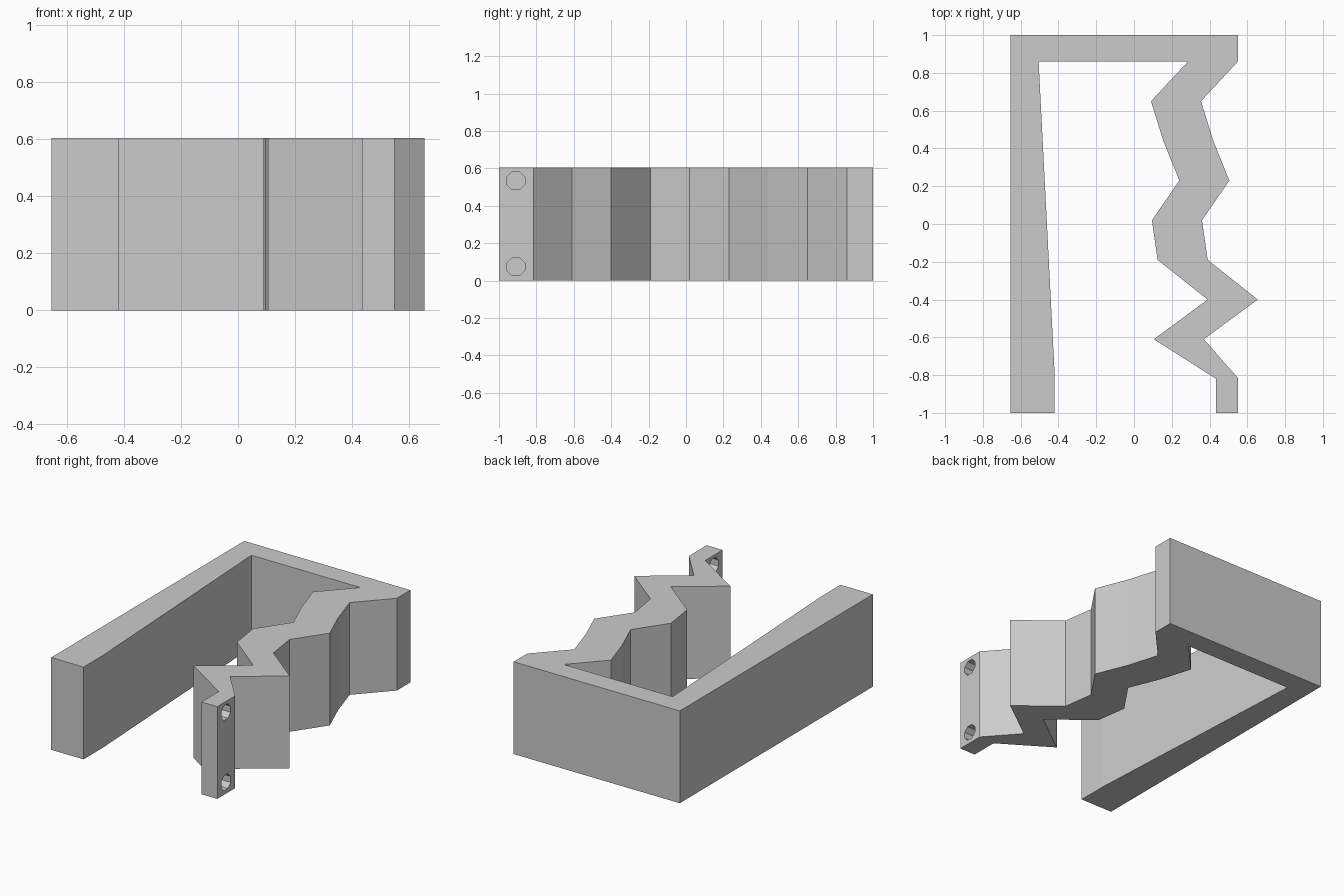
import bpy, bmesh
from math import pi
from mathutils import Matrix

if "Cube" in bpy.data.objects:
    bpy.data.objects.remove(bpy.data.objects["Cube"], do_unlink=True)

HEIGHT = 0.605

grey = bpy.data.materials.new("plain_grey")
grey.use_nodes = True
grey.diffuse_color = (0.6, 0.6, 0.6, 1)
grey.node_tree.nodes["Principled BSDF"].inputs["Base Color"].default_value = grey.diffuse_color


def add_object(name, bm):
    bmesh.ops.recalc_face_normals(bm, faces=bm.faces)
    mesh = bpy.data.meshes.new(name)
    bm.to_mesh(mesh)
    bm.free()
    mesh.materials.append(grey)
    obj = bpy.data.objects.new(name, mesh)
    bpy.context.scene.collection.objects.link(obj)
    return obj


# Zigzag arm: inner x at evenly spaced steps along y; outer side is shifted
inner_x = [0.285, 0.09, 0.155, 0.24, 0.095, 0.125, 0.39, 0.105, 0.435]
inner = [(x, 0.86 - 0.21 * i) for i, x in enumerate(inner_x)]
outer = [(x + 0.265, y) for x, y in inner[:-1]] + [(0.55, -0.815)]

# Whole plan outline: straight tapered arm, back wall, zigzag arm with end tab
outline = [(-0.655, 1), (-0.655, -1), (-0.42, -1), (-0.42, -0.8), (-0.505, 0.86)]
outline += inner + [(0.435, -1), (0.55, -1)] + outer[::-1] + [(0.55, 1)]

bm = bmesh.new()
base = bm.faces.new([bm.verts.new((x, y, 0)) for x, y in outline])
walls = bmesh.ops.extrude_face_region(bm, geom=[base], use_keep_orig=True)
top = [v for v in walls["geom"] if isinstance(v, bmesh.types.BMVert)]
bmesh.ops.translate(bm, verts=top, vec=(0, 0, HEIGHT))
bracket = add_object("zigzag_bracket", bm)

# Two screw holes across the end tab
bm = bmesh.new()
for z in (0.075, 0.535):
    place = (Matrix.Translation((0.49, -0.91, z)) @ Matrix.Rotation(pi / 2, 4, "Y")
             @ Matrix.Rotation(pi / 8, 4, "Z"))
    bmesh.ops.create_cone(bm, cap_ends=True, segments=8, radius1=0.052,
                          radius2=0.052, depth=0.3, matrix=place)
cutter = add_object("screw_hole_cutter", bm)
cutter.hide_render = True
cutter.hide_set(True)
cutter.display_type = "WIRE"

cut = bracket.modifiers.new("screw_holes", "BOOLEAN")
cut.operation = "DIFFERENCE"
cut.solver = "EXACT"
cut.object = cutter
